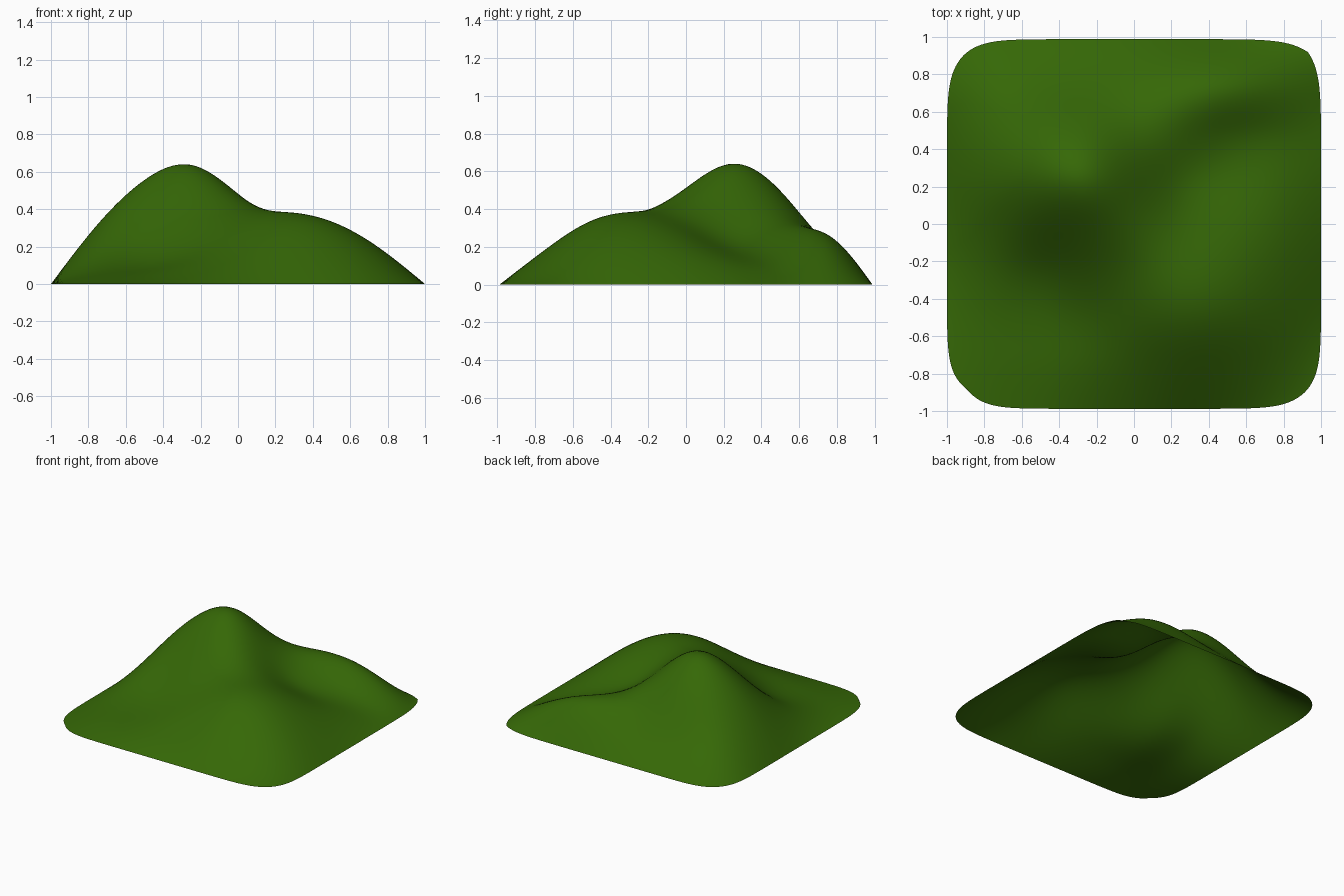
import bpy, bmesh

if "Cube" in bpy.data.objects:
    bpy.data.objects.remove(bpy.data.objects["Cube"])

# Interior heights of the hill on a 0.25 grid; rows run from front (-y) to back (+y)
HEIGHTS = [
    [.035, .055, .095, .145, .187, .17, .10],
    [.07, .10, .175, .275, .34, .305, .18],
    [.14, .208, .315, .378, .385, .33, .195],
    [.25, .415, .51, .465, .342, .262, .16],
    [.32, .555, .637, .475, .265, .172, .11],
    [.26, .45, .498, .39, .285, .185, .097],
    [.13, .19, .22, .237, .268, .245, .14],
]
N = 80


def fit(row):
    """Control values of a smooth curve through row, zero at both ends."""
    c = list(row)
    for _ in range(40):
        p = [0, *c, 0]
        c = [c[i] + row[i] - (p[i] + 4 * p[i+1] + p[i+2]) / 6 for i in range(len(c))]
    return c


def spline(ctrl, t):
    """Cubic B-spline over t in -1..1."""
    p = [-ctrl[0], 0, *ctrl, 0, -ctrl[-1]]
    s = (t + 1) * 4
    i = min(int(s), 7)
    f = s - i
    a, b, c, d = p[i:i + 4]
    return (a * (1-f)**3 + b * (3*f**3 - 6*f*f + 4)
            + c * (-3*f**3 + 3*f*f + 3*f + 1) + d * f**3) / 6


rows = [fit(r) for r in HEIGHTS]
columns = [fit(c) for c in zip(*rows)]

# Terrain sheet: square grid with rounded corners, open underneath
bm = bmesh.new()
grid = []
for j in range(N + 1):
    v = 2 * j / N - 1
    across = [spline(c, v) for c in columns]
    line = []
    for i in range(N + 1):
        u = 2 * i / N - 1
        cut = .088 - .009 * (u + v)
        x = u * (1 - cut * u**2 * v**8)
        y = .988 * v * (1 - cut * v**2 * u**8)
        line.append(bm.verts.new((x, y, max(spline(across, u), 0))))
    grid.append(line)
for j in range(N):
    for i in range(N):
        face = bm.faces.new((grid[j][i], grid[j][i+1], grid[j+1][i+1], grid[j+1][i]))
        face.smooth = True

mesh = bpy.data.meshes.new("grassy_hill")
bm.to_mesh(mesh)
bm.free()
hill = bpy.data.objects.new("grassy_hill", mesh)
bpy.context.collection.objects.link(hill)

# Grass colour
grass = bpy.data.materials.new("grass")
grass.diffuse_color = (.036, .138, .002, 1)
grass.use_nodes = True
grass.node_tree.nodes["Principled BSDF"].inputs["Base Color"].default_value = grass.diffuse_color
mesh.materials.append(grass)
